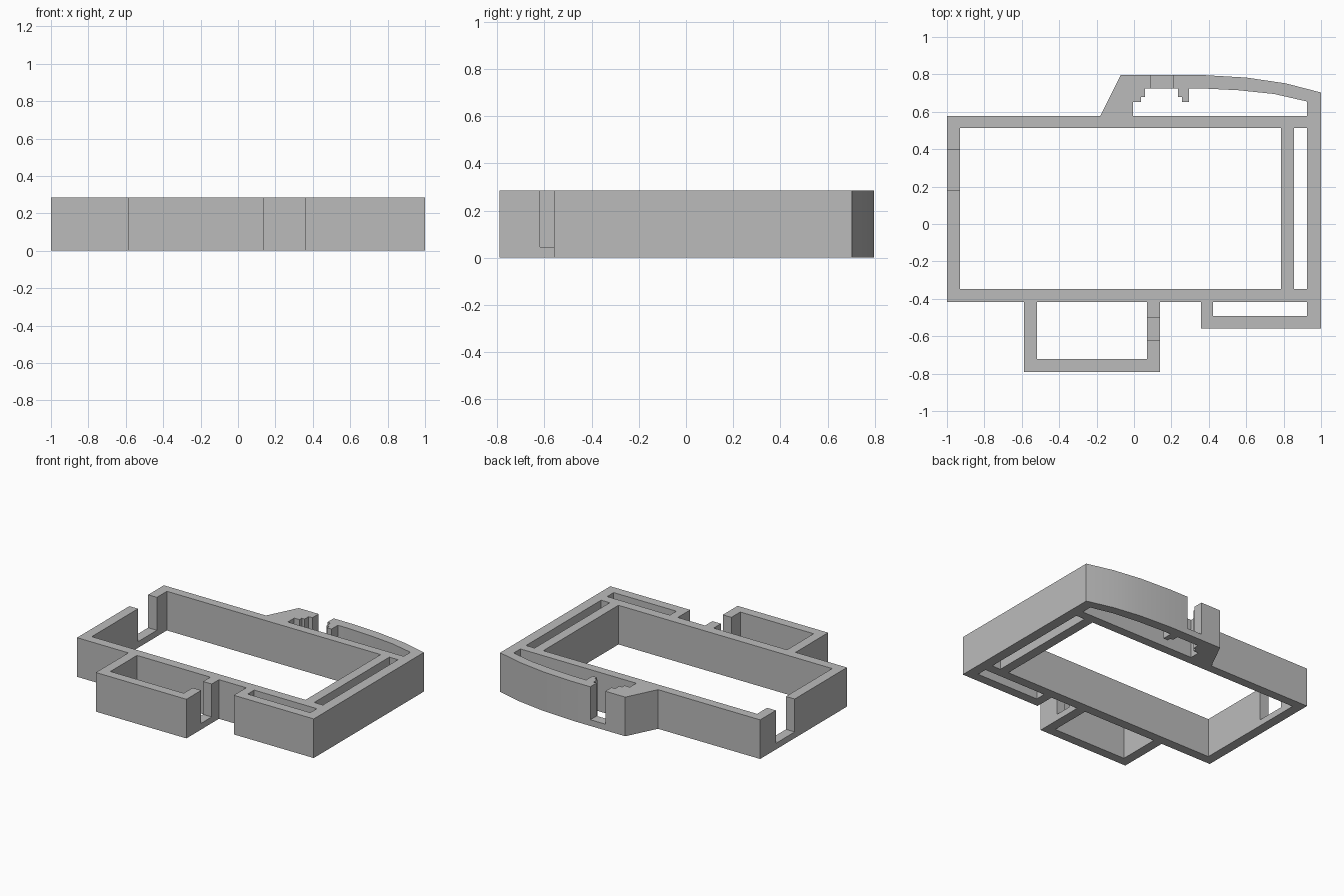
import bpy
import bmesh
from mathutils import Matrix, Vector

HEIGHT = 0.284
SILL = 0.045

cube = bpy.data.objects.get("Cube")
if cube:
    bpy.data.objects.remove(cube, do_unlink=True)

plaster = bpy.data.materials.new("grey plaster")
plaster.use_nodes = True
grey = (0.5, 0.5, 0.5, 1)
plaster.diffuse_color = grey
plaster.node_tree.nodes["Principled BSDF"].inputs["Base Color"].default_value = grey


def rect(x0, x1, y0, y1):
    return [(x0, y0), (x1, y0), (x1, y1), (x0, y1)]


def finish(bm, name):
    mesh = bpy.data.meshes.new(name)
    bm.to_mesh(mesh)
    bm.free()
    obj = bpy.data.objects.new(name, mesh)
    bpy.context.collection.objects.link(obj)
    mesh.materials.append(plaster)
    return obj


def extrude_plan(name, loops):
    """Fill an outline with holes and raise it to wall height."""
    bm = bmesh.new()
    for loop in loops:
        verts = [bm.verts.new((x, y, 0)) for x, y in loop]
        for a, b in zip(verts, verts[1:] + verts[:1]):
            bm.edges.new((a, b))
    bmesh.ops.triangle_fill(bm, edges=bm.edges[:], use_beauty=True,
                            normal=Vector((0, 0, 1)))
    raised = bmesh.ops.extrude_face_region(bm, geom=bm.faces[:])["geom"]
    top = [g for g in raised if isinstance(g, bmesh.types.BMVert)]
    bmesh.ops.translate(bm, verts=top, vec=(0, 0, HEIGHT))
    bmesh.ops.recalc_face_normals(bm, faces=bm.faces[:])
    return finish(bm, name)


def cut_doorway(walls, x0, x1, y0, y1):
    """Cut an opening from the sill up through the top of a wall."""
    bm = bmesh.new()
    size = Matrix.Diagonal((x1 - x0, y1 - y0, 1, 1))
    place = Matrix.Translation(((x0 + x1) / 2, (y0 + y1) / 2, SILL + 0.5))
    bmesh.ops.create_cube(bm, size=1, matrix=place @ size)
    cutter = finish(bm, "doorway_cutter")
    cutter.hide_render = True
    mod = walls.modifiers.new("doorway", "BOOLEAN")
    mod.operation = "DIFFERENCE"
    mod.solver = "EXACT"
    mod.object = cutter
    bpy.context.view_layer.objects.active = walls
    bpy.ops.object.modifier_apply(modifier=mod.name)
    bpy.data.objects.remove(cutter, do_unlink=True)


# Outer outline: front bay, front closet, bowed back wall, slanted corner
outline = [
    (-1, -0.417), (-0.588, -0.417), (-0.588, -0.79), (0.139, -0.79),
    (0.139, -0.417), (0.358, -0.417), (0.358, -0.56), (1, -0.56),
    (1, 0.703), (0.81, 0.752), (0.6, 0.783), (0.355, 0.797),
    (-0.07, 0.797), (-0.18, 0.578), (-1, 0.578),
]

# Back niche with stepped jambs and a bowed outer side
back_niche = [
    (-0.005, 0.578), (0.925, 0.578), (0.925, 0.655), (0.75, 0.695),
    (0.56, 0.715), (0.36, 0.725), (0.294, 0.725), (0.294, 0.652),
    (0.257, 0.652), (0.257, 0.679), (0.235, 0.679), (0.235, 0.725),
    (0.06, 0.725), (0.06, 0.679), (0.037, 0.679), (0.037, 0.652),
    (-0.005, 0.652),
]

main_room = rect(-0.93, 0.786, -0.348, 0.513)
side_slot = rect(0.856, 0.925, -0.348, 0.513)
front_bay = rect(-0.519, 0.07, -0.722, -0.417)
front_closet = rect(0.422, 0.925, -0.492, -0.417)

walls = extrude_plan("house_walls", [outline, back_niche, main_room,
                                     side_slot, front_bay, front_closet])

# Doorways in the side wall, the front bay and the back niche
cut_doorway(walls, -1.1, -0.9, 0.182, 0.398)
cut_doorway(walls, 0.04, 0.18, -0.62, -0.5)
cut_doorway(walls, 0.09, 0.21, 0.7, 0.9)

# Smooth the bowed wall, keep corners crisp
bpy.ops.object.select_all(action="DESELECT")
walls.select_set(True)
bpy.context.view_layer.objects.active = walls
bpy.ops.object.shade_smooth_by_angle(angle=0.5)
